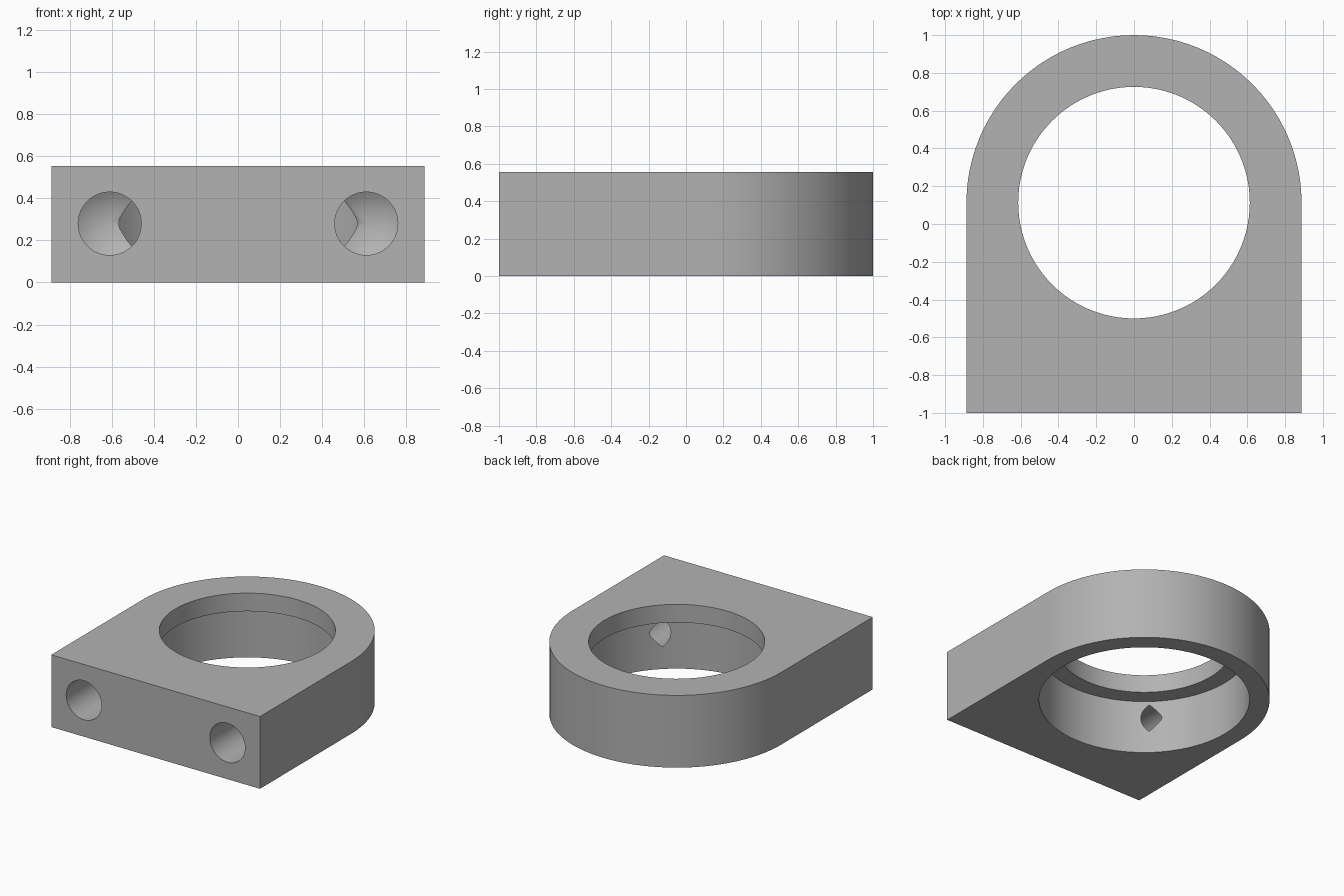
import bpy, bmesh, math
from mathutils import Matrix

cube = bpy.data.objects.get("Cube")
if cube:
    bpy.data.objects.remove(cube, do_unlink=True)

HEIGHT, HALF_W, RING_Y = 0.555, 0.887, 0.113
BORE_R, RECESS_R, SHOULDER_Z = 0.613, 0.745, 0.416
HOLE_X, HOLE_Z, HOLE_R = 0.61, 0.28, 0.15
HOLE_END, DRILL_TIP = -0.434, -0.344

grey = bpy.data.materials.new("plain grey")
grey.use_nodes = True
colour = (0.448, 0.448, 0.448, 1)
grey.diffuse_color = colour
grey.node_tree.nodes["Principled BSDF"].inputs["Base Color"].default_value = colour


def new_object(name, bm):
    bmesh.ops.recalc_face_normals(bm, faces=bm.faces)
    mesh = bpy.data.meshes.new(name)
    bm.to_mesh(mesh)
    bm.free()
    mesh.materials.append(grey)
    obj = bpy.data.objects.new(name, mesh)
    bpy.context.collection.objects.link(obj)
    return obj


def turned(name, profile, segments, matrix):
    """Solid of revolution from (radius, height) points; a zero radius is a tip."""
    bm = bmesh.new()
    rings = []
    for r, h in profile:
        count = segments if r else 1
        rings.append([bm.verts.new((r * math.cos(i * math.tau / segments),
                                    r * math.sin(i * math.tau / segments), h))
                      for i in range(count)])
    for low, high in zip(rings, rings[1:]):
        for i in range(segments):
            j = (i + 1) % segments
            if len(high) == 1:
                bm.faces.new((low[i], low[j], high[0]))
            else:
                bm.faces.new((low[i], low[j], high[j], high[i]))
    for ring in (rings[0], rings[-1]):
        if len(ring) > 1:
            bm.faces.new(ring)
    bm.transform(matrix)
    return new_object(name, bm)


# Block with a rounded back
bm = bmesh.new()
outline = [(-HALF_W, -1), (HALF_W, -1)]
ARC = 48
for i in range(ARC + 1):
    a = math.pi * i / ARC
    outline.append((HALF_W * math.cos(a), RING_Y + HALF_W * math.sin(a)))
base = bm.faces.new([bm.verts.new((x, y, 0)) for x, y in outline])
top = bmesh.ops.extrude_face_region(bm, geom=[base])
bmesh.ops.translate(bm, vec=(0, 0, HEIGHT),
                    verts=[v for v in top["geom"] if isinstance(v, bmesh.types.BMVert)])
body = new_object("ring_block", bm)

# Stepped bore, wider below the shoulder
cutters = [turned("bore_cutter",
                  [(RECESS_R, -0.1), (RECESS_R, SHOULDER_Z),
                   (BORE_R, SHOULDER_Z), (BORE_R, HEIGHT + 0.1)],
                  96, Matrix.Translation((0, RING_Y, 0)))]

# Pair of drilled holes with conical ends, entering from the front
for side, name in ((1, "left_hole_cutter"), (-1, "right_hole_cutter")):
    place = Matrix.Translation((side * HOLE_X, 0, HOLE_Z)) @ Matrix.Rotation(-math.pi / 2, 4, "X")
    cutters.append(turned(name, [(HOLE_R, -1.1), (HOLE_R, HOLE_END), (0, DRILL_TIP)], 48, place))

bpy.ops.object.select_all(action="DESELECT")
body.select_set(True)
bpy.context.view_layer.objects.active = body
for cutter in cutters:
    mod = body.modifiers.new(cutter.name, "BOOLEAN")
    mod.operation = "DIFFERENCE"
    mod.solver = "EXACT"
    mod.object = cutter
    bpy.ops.object.modifier_apply(modifier=mod.name)
for cutter in cutters:
    bpy.data.objects.remove(cutter, do_unlink=True)

bpy.ops.object.shade_smooth_by_angle(angle=math.radians(25))
